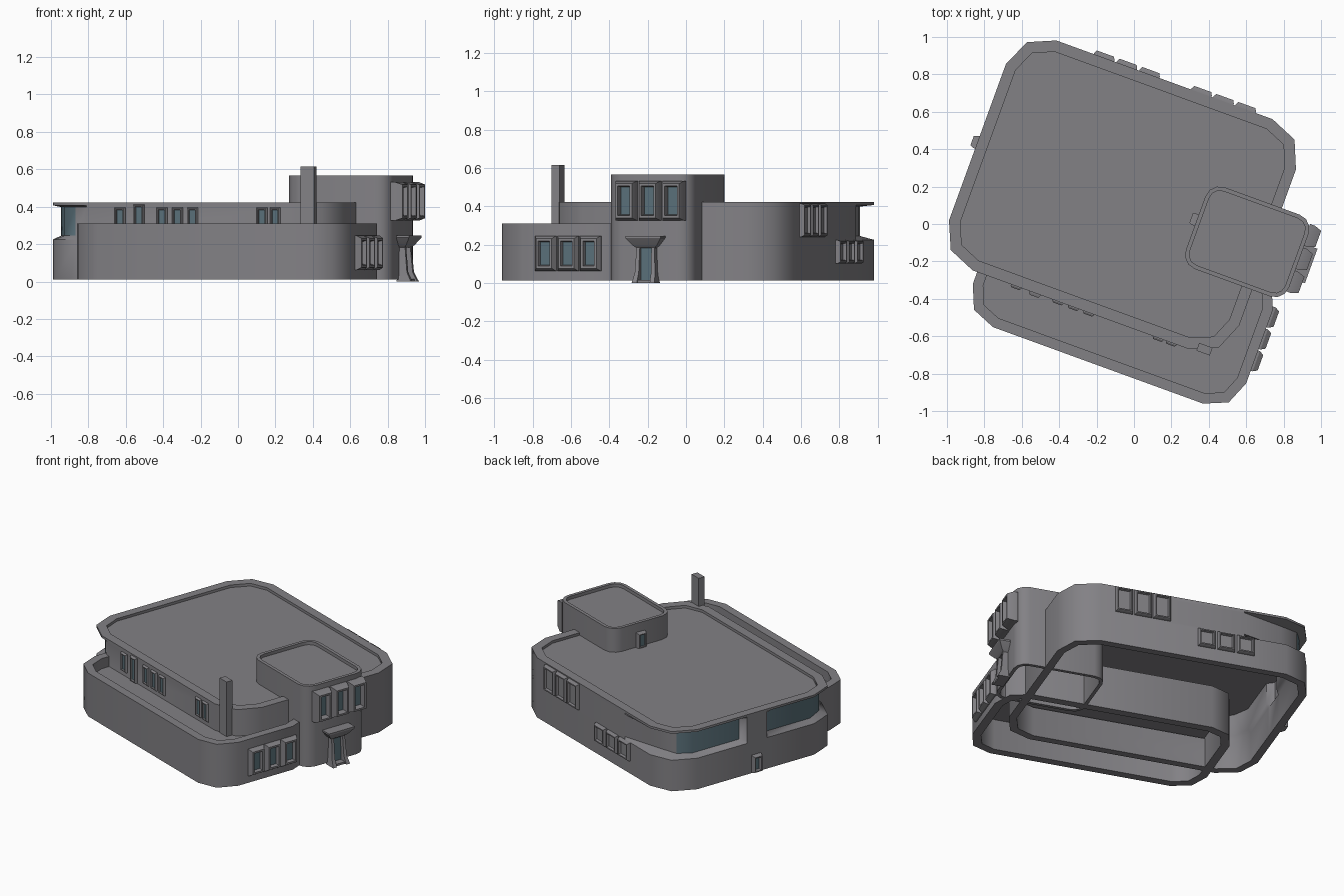
import bpy, bmesh, math
from mathutils import Matrix, Vector

if "Cube" in bpy.data.objects:
    bpy.data.objects.remove(bpy.data.objects["Cube"])

TURN = Matrix.Rotation(math.radians(-20), 4, 'Z')   # whole building is turned on its plot


def material(name, rgb):
    m = bpy.data.materials.new(name)
    m.diffuse_color = (*rgb, 1)
    m.use_nodes = True
    m.node_tree.nodes["Principled BSDF"].inputs["Base Color"].default_value = m.diffuse_color
    return m


GREY = material("grey plaster", (0.225, 0.22, 0.235))
GLASS = material("blue grey glass", (0.10, 0.16, 0.19))


def loft(name, loops, glass=lambda level, seg: False, smooth=50):
    """Skin a stack of equal-length loops, capping both ends."""
    bm = bmesh.new()
    rows = [[bm.verts.new(TURN @ Vector(p)) for p in lp] for lp in loops]
    n = len(rows[0])
    for k in range(len(rows) - 1):
        for i in range(n):
            j = (i + 1) % n
            f = bm.faces.new((rows[k][i], rows[k][j], rows[k + 1][j], rows[k + 1][i]))
            f.material_index = int(glass(k, i))
    bm.faces.new(rows[0])
    top = bm.faces.new(rows[-1])
    top.material_index = int(glass("cap", 0))
    bmesh.ops.recalc_face_normals(bm, faces=bm.faces)
    me = bpy.data.meshes.new(name)
    bm.to_mesh(me)
    bm.free()
    ob = bpy.data.objects.new(name, me)
    bpy.context.collection.objects.link(ob)
    me.materials.append(GREY)
    me.materials.append(GLASS)
    bpy.ops.object.select_all(action='DESELECT')
    ob.select_set(True)
    bpy.context.view_layer.objects.active = ob
    bpy.ops.object.shade_smooth_by_angle(angle=math.radians(smooth))
    return ob


def rounded(u0, u1, v0, v1, r, seg):
    pts = []
    for k, (cu, cv) in enumerate([(u1 - r, v1 - r), (u0 + r, v1 - r), (u0 + r, v0 + r), (u1 - r, v0 + r)]):
        for s in range(seg + 1):
            a = math.radians(90 * (k + s / seg))
            pts.append((cu + r * math.cos(a), cv + r * math.sin(a)))
    return pts


def inset(poly, d):
    out = []
    for i, p in enumerate(poly):
        p, a, b = Vector(p), Vector(poly[i - 1]), Vector(poly[(i + 1) % len(poly)])
        e, f = (p - a).normalized(), (b - p).normalized()
        n1, n2 = Vector((-e.y, e.x)), Vector((-f.y, f.x))
        out.append(tuple(p + (n1 + n2) * d / (1 + n1.dot(n2))))
    return out


def at(poly, z):
    return [(x, y, z) for x, y in poly]


def shell(name, poly, top, deck, wall, z0=0.012):
    """Hollow block, open below, with a sunken roof behind a parapet."""
    inner = inset(poly, wall)
    return loft(name, [at(inner, deck - 0.015), at(inner, z0), at(poly, z0),
                       at(poly, top), at(inner, top), at(inner, deck)])


# Main block: (outer point, upper-storey point) pairs; they differ at the glazed recesses
pairs = [((.714, .57), None), ((.652, .718), None), ((.504, .78), None),
         ((-.45, .78), None), ((-.726, .78), (-.72, .70)),
         ((-.87, .718), (-.84, .66)), ((-.936, .57), (-.89, .57)),
         ((-.936, .22), (-.89, .22)), ((-.936, .19), None),
         ((-.936, .04), None), ((-.936, .01), (-.89, .01)),
         ((-.936, -.32), (-.89, -.32)), ((-.873, -.466), (-.83, -.43)),
         ((-.726, -.528), (-.75, -.482)), ((-.67, -.528), None),
         ((.504, -.528), None), ((.652, -.466), None), ((.714, -.318), None)]
outer = [p for p, _ in pairs]
upper = [q or p for p, q in pairs]
low_in, up_in, roof_in = inset(outer, .05), inset(upper, .02), inset(outer, .06)
loft("main_block",
     [at(up_in, .385), at(up_in, .235), at(low_in, .215), at(low_in, .012),
      at(outer, .012), at(outer, .225), at(upper, .245), at(upper, .398),
      at(outer, .407), at(outer, .422), at(roof_in, .422), at(roof_in, .404)],
     glass=lambda k, i: k == 6 and i in (5, 6, 10, 11, 12))

# Front terrace and entrance tower
shell("terrace_block", rounded(-.70, .855, -.776, .0, .18, 2), .31, .24, .055)
shell("entrance_tower", rounded(.308, .895, -.115, .35, .08, 3), .567, .545, .022)

# Chimney with a slanted top edge
loft("chimney", [[(.583 + a * .038, -.50 + b * .022 + s, z) for a, b in ((-1, -1), (1, -1), (1, 1), (-1, 1))]
                 for z, s in ((.235, 0), (.615, 0))])

# Faces of the building: normal direction in the plan
SIDES = {"front": (0, -1), "back": (0, 1), "left": (-1, 0), "right": (1, 0)}


def place(side, plane, c, a, z, d):
    """Point at sideways offset a, height z and depth d out from a wall."""
    nx, ny = SIDES[side]
    if nx:
        return (nx * (abs(plane) + d), c + a, z)
    return (c + a, ny * (abs(plane) + d), z)


def window(name, side, plane, c, w, z0, z1, d, rim=.018, glazed=True):
    """Flared frame standing off the wall with a sunken pane."""
    def rect(g, depth):
        return [place(side, plane, c, s * (w / 2 - g), z, depth)
                for s, z in ((-1, z0 + g), (1, z0 + g), (1, z1 - g), (-1, z1 - g))]
    loops = [rect(0, -.01), rect(0, d * .3), rect(rim * .7, d),
             rect(rim * 1.3, d), rect(rim * 1.6, d * .35)]
    loft(name, loops, glass=lambda k, i: glazed and k == "cap", smooth=30)


# Window rows: side, wall plane, centres, width, bottom, top, depth, rim, glazed
ROWS = [
    ("tower_window", "right", .895, (.0, .131, .262), .12, .325, .532, .058, .02, True),
    ("terrace_window", "right", .855, (-.466, -.342, -.218), .115, .062, .245, .034, .02, True),
    ("back_low_window", "back", .78, (-.455, -.326, -.197), .115, .10, .225, .024, .013, False),
    ("back_high_window", "back", .78, (.099, .224, .350), .115, .24, .415, .024, .013, False),
    ("deck_window", "front", .528, (-.478, -.24, -.152, -.065, .33, .405), .06, .27, .397, .014, .009, True),
    ("deck_door", "front", .528, (-.37,), .062, .24, .412, .018, .009, True),
    ("side_door", "left", .936, (.123,), .07, .015, .135, .03, .012, True),
]
for name, side, plane, centres, w, z0, z1, d, rim, glazed in ROWS:
    for i, c in enumerate(centres):
        window(f"{name}_{i + 1}", side, plane, c, w, z0, z1, d, rim, glazed)


def tower_roof_box():
    """Small glazed hatch on the roof side of the tower."""
    def rect(g, u):
        return [(u, .134 + s * (.032 - g), z) for s, z in
                ((-1, .40 + g), (1, .40 + g), (1, .505 - g), (-1, .505 - g))]
    loft("roof_door", [rect(0, .32), rect(0, .29), rect(.006, .276), rect(.012, .276), rect(.014, .284)],
         glass=lambda k, i: k == "cap")


tower_roof_box()

# Front door: flared canopy, splayed jambs and glass
DOOR = .113


def slab(name, levels, is_glass=False):
    """Stack of rectangles (half width, depth, z) standing on the tower wall."""
    loft(name, [[place("right", .895, DOOR, a, z, d)
                 for a, d in ((-w, -.01), (w, -.01), (w, dep), (-w, dep))] for w, dep, z in levels],
         glass=lambda k, i: is_glass, smooth=30)


slab("door_canopy", [(.05, .03, .182), (.066, .045, .195), (.098, .072, .235), (.098, .072, .246)])
slab("door_glass", [(.034, .012, .015), (.034, .012, .183)], True)
slab("door_step", [(.05, .055, 0), (.05, .055, .014)])
for s in (-1, 1):
    loft("door_jamb_" + ("left" if s < 0 else "right"),
         [[place("right", .895, DOOR, s * a, z, d) for a, d in ((i, -.01), (o, -.01), (o, dep), (i, dep))]
          for i, o, dep, z in ((.036, .064, .07, 0), (.034, .056, .045, .05), (.032, .05, .032, .19))], smooth=30)
